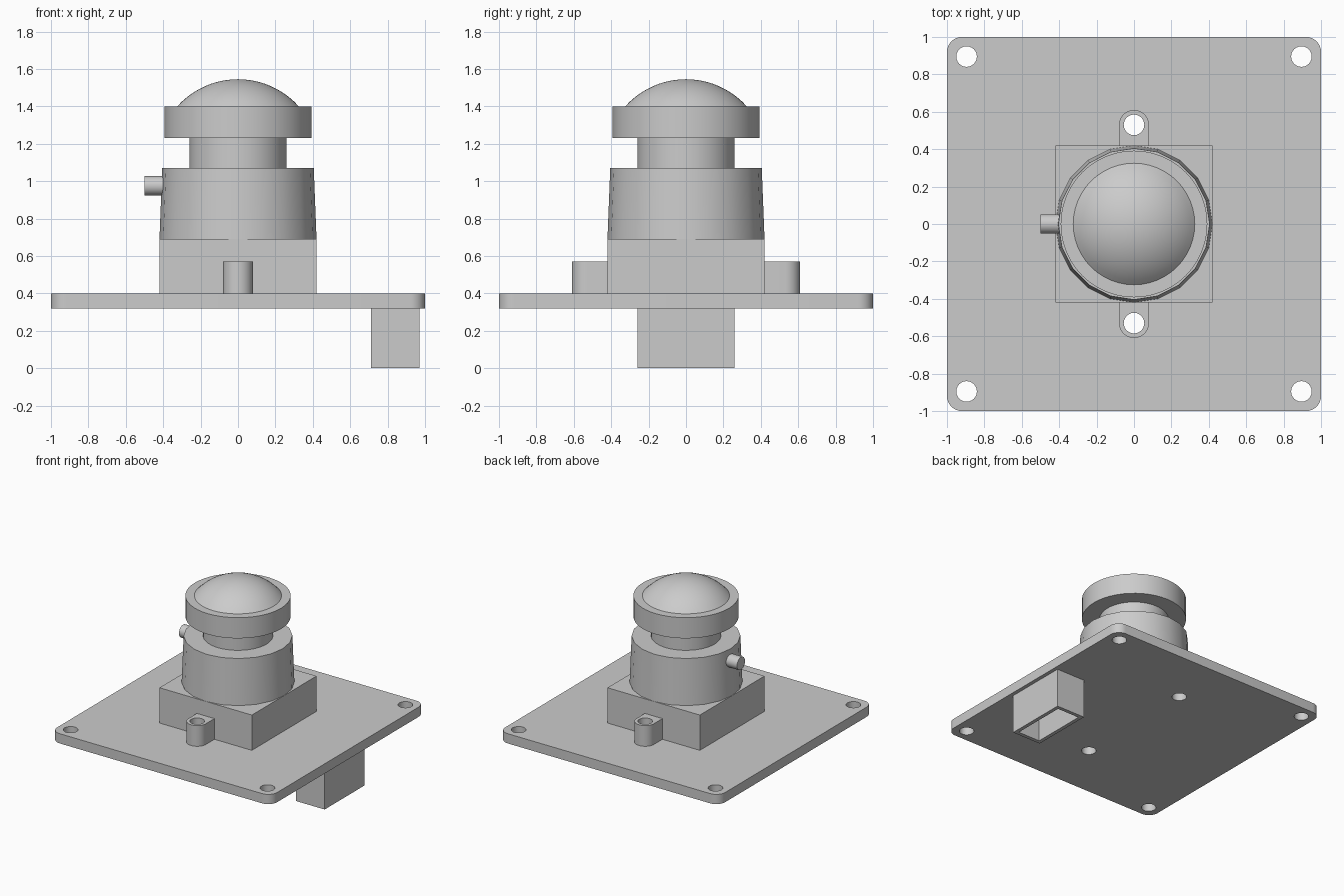
import bpy, bmesh
from math import sin, cos, pi, radians, asin
from mathutils import Matrix

cube = bpy.data.objects.get("Cube")
if cube:
    bpy.data.objects.remove(cube)

GREY = (0.6, 0.6, 0.6, 1)
mat = bpy.data.materials.new("plain grey")
mat.use_nodes = True
mat.diffuse_color = GREY
mat.node_tree.nodes["Principled BSDF"].inputs["Base Color"].default_value = GREY


def add(name, mesh):
    """Link a mesh as a finished, angle-smoothed part."""
    obj = bpy.data.objects.new(name, mesh)
    bpy.context.collection.objects.link(obj)
    mesh.materials.clear()
    mesh.materials.append(mat)
    bpy.ops.object.select_all(action='DESELECT')
    obj.select_set(True)
    bpy.context.view_layer.objects.active = obj
    bpy.ops.object.shade_smooth_by_angle(angle=radians(30))
    return obj


def arc(cx, cy, r, start, end, n):
    angles = [radians(start + (end - start) * i / n) for i in range(n + 1)]
    return [(cx + r * cos(a), cy + r * sin(a)) for a in angles]


def circle(cx, cy, r, n=24):
    return arc(cx, cy, r, 0, 360, n)[:-1]


def rect(cx, cy, hx, hy):
    return [(cx + sx * hx, cy + sy * hy)
            for sx, sy in ((-1, -1), (1, -1), (1, 1), (-1, 1))]


def slab(name, loops, z0, z1):
    """Extrude an outline, with optional hole loops, from z0 to z1."""
    curve = bpy.data.curves.new(name, 'CURVE')
    curve.dimensions = '2D'
    curve.fill_mode = 'BOTH'
    curve.extrude = (z1 - z0) / 2
    for loop in loops:
        spline = curve.splines.new('POLY')
        spline.points.add(len(loop) - 1)
        for point, (x, y) in zip(spline.points, loop):
            point.co = (x, y, 0, 1)
        spline.use_cyclic_u = True
    temp = bpy.data.objects.new(name + " outline", curve)
    bpy.context.collection.objects.link(temp)
    graph = bpy.context.evaluated_depsgraph_get()
    mesh = bpy.data.meshes.new_from_object(temp.evaluated_get(graph))
    bpy.data.objects.remove(temp)
    bm = bmesh.new()
    bm.from_mesh(mesh)
    bmesh.ops.remove_doubles(bm, verts=bm.verts, dist=1e-4)
    bmesh.ops.translate(bm, verts=bm.verts, vec=(0, 0, (z0 + z1) / 2))
    bmesh.ops.recalc_face_normals(bm, faces=bm.faces)
    bm.to_mesh(mesh)
    bm.free()
    return add(name, mesh)


def lathe(name, profile, n):
    """Revolve (radius, height) points about the z axis."""
    bm = bmesh.new()
    verts = [bm.verts.new((r, 0, z)) for r, z in profile]
    edges = [bm.edges.new(pair) for pair in zip(verts, verts[1:])]
    bmesh.ops.spin(bm, geom=verts + edges, axis=(0, 0, 1), cent=(0, 0, 0),
                   angle=2 * pi, steps=n, use_merge=True)
    bmesh.ops.remove_doubles(bm, verts=bm.verts, dist=1e-4)
    bmesh.ops.recalc_face_normals(bm, faces=bm.faces)
    mesh = bpy.data.meshes.new(name)
    bm.to_mesh(mesh)
    bm.free()
    return add(name, mesh)


BOARD, TOP, HOLE = 0.32, 0.4, 0.055
TAB_Y, CORNER = 0.53, 0.895

# Circuit board with rounded corners, corner holes and mounting holes
edge = 0.92
outline = []
for sx, sy, start in ((1, 1, 0), (-1, 1, 90), (-1, -1, 180), (1, -1, 270)):
    outline += arc(sx * edge, sy * edge, 1 - edge, start, start + 90, 8)
holes = [circle(sx * CORNER, sy * CORNER, HOLE) for sx in (-1, 1) for sy in (-1, 1)]
holes += [circle(0, s * TAB_Y, HOLE) for s in (-1, 1)]
slab("circuit_board", [outline] + holes, BOARD, TOP)

# Square lens mount with a drilled tab on front and back
slab("mount_base", [rect(0, 0, 0.42, 0.42)], TOP, 0.69)
for side, name in ((-1, "front_tab"), (1, "back_tab")):
    tab = [(0.08, 0.42)] + arc(0, TAB_Y, 0.08, 0, 180, 16) + [(-0.08, 0.42)]
    loops = [tab, circle(0, TAB_Y, HOLE)]
    slab(name, [[(x, side * y) for x, y in loop] for loop in loops], TOP, 0.57)

# Tapered barrel, neck and lens cap
lathe("barrel", [(0, 0.69), (0.42, 0.69), (0.405, 1.07), (0, 1.07)], 20)
lathe("lens_neck", [(0.26, 1.07), (0.26, 1.23)], 48)
lathe("lens_ring", [(0, 1.23), (0.392, 1.23), (0.392, 1.4), (0, 1.4)], 48)

# Domed glass, a shallow slice of a sphere
rise, rim = 0.145, 0.325
radius = (rim ** 2 + rise ** 2) / (2 * rise)
half = asin(rim / radius)
dome = [(radius * sin(half * i / 10), 1.4 + rise - radius * (1 - cos(half * i / 10)))
        for i in range(11)]
lathe("lens_dome", dome, 48)

# Focus locking screw on the right side of the barrel
screw = lathe("locking_screw", [(0, -0.06), (0.052, -0.06), (0.052, 0.06), (0, 0.06)], 24)
screw.data.transform(Matrix.Translation((-0.44, 0, 0.975)) @ Matrix.Rotation(pi / 2, 4, 'Y'))

# Hollow connector under the board, open at the bottom
slab("connector_shell", [rect(0.84, 0, 0.13, 0.26), rect(0.84, 0, 0.1, 0.23)], 0, BOARD)
